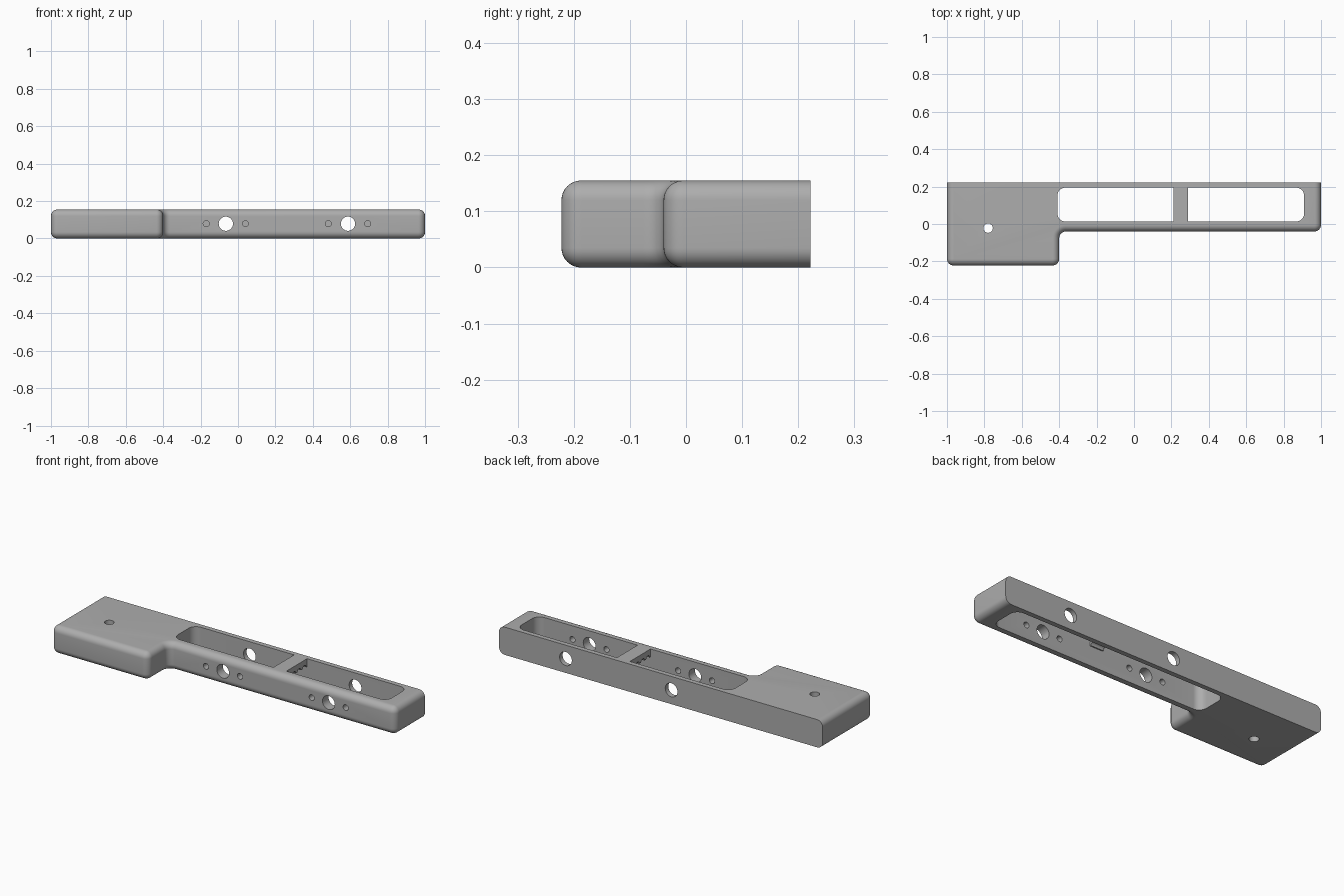
import bpy, bmesh
from math import sin, cos, pi, radians

if "Cube" in bpy.data.objects:
    bpy.data.objects.remove(bpy.data.objects["Cube"], do_unlink=True)

HEIGHT, BACK, FRONT, ARM_FRONT, STEP_X = 0.155, 0.222, -0.222, -0.04, -0.4
R = 0.036            # plan corner radius
EDGE = 0.035         # rounding of the top and bottom rims
HOLE_Z = 0.079
POCKET = (-0.41, 0.91, 0.013, 0.195)
BAR = (0.21, 0.29)

grey = bpy.data.materials.new("mid grey")
grey.use_nodes = True
grey.diffuse_color = (0.42, 0.42, 0.42, 1)
grey.node_tree.nodes["Principled BSDF"].inputs["Base Color"].default_value = grey.diffuse_color


def arc(cx, cy, r, start, end, n=8):
    angles = [radians(start + (end - start) * i / n) for i in range(n + 1)]
    return [(cx + r * cos(a), cy + r * sin(a)) for a in angles]


def loft(name, layers):
    """Solid through stacked closed loops of 3D points."""
    bm = bmesh.new()
    rings = [[bm.verts.new(p) for p in layer] for layer in layers]
    n = len(rings[0])
    for low, high in zip(rings, rings[1:]):
        for i in range(n):
            j = (i + 1) % n
            bm.faces.new((low[i], low[j], high[j], high[i]))
    bm.faces.new(rings[0][::-1])
    bm.faces.new(rings[-1])
    bmesh.ops.recalc_face_normals(bm, faces=bm.faces)
    mesh = bpy.data.meshes.new(name)
    bm.to_mesh(mesh)
    bm.free()
    mesh.materials.append(grey)
    obj = bpy.data.objects.new(name, mesh)
    bpy.context.collection.objects.link(obj)
    return obj


def outline(d):
    """Stepped plan outline inset by d everywhere but the flat back."""
    return ([(-1 + d, BACK)]
            + arc(-1 + R, FRONT + R, R - d, 180, 270)
            + arc(STEP_X - R, FRONT + R, R - d, 270, 360)
            + arc(STEP_X + R, ARM_FRONT - R, R + d, 180, 90)
            + arc(1 - R, ARM_FRONT + R, R - d, 270, 360)
            + [(1 - d, BACK)])


def cylinder(name, x, y, z, r, length, along_y=True):
    bpy.ops.mesh.primitive_cylinder_add(
        vertices=40, radius=r, depth=length, location=(x, y, z),
        rotation=(pi / 2 if along_y else 0, 0, 0))
    bpy.context.object.name = name
    return bpy.context.object


def cut(target, cutters):
    for cutter in cutters:
        cutter.hide_render = True
        mod = target.modifiers.new("cut", "BOOLEAN")
        mod.operation, mod.solver, mod.object = "DIFFERENCE", "EXACT", cutter
        bpy.context.view_layer.objects.active = target
        bpy.ops.object.modifier_apply(modifier=mod.name)
        bpy.data.objects.remove(cutter, do_unlink=True)


def smooth(obj):
    bpy.ops.object.select_all(action="DESELECT")
    obj.select_set(True)
    bpy.context.view_layer.objects.active = obj
    bpy.ops.object.shade_smooth_by_angle(angle=radians(30))


# Stepped body with rounded rims
steps = [i / 8 * pi / 2 for i in range(9)]
rim = [(EDGE * (1 - sin(a)), EDGE * (1 - cos(a))) for a in steps]
profile = rim + [(d, HEIGHT - z) for d, z in reversed(rim)]
body = loft("body", [[(x, y, z) for x, y in outline(d)] for d, z in profile])

# Long pocket with rounded corners, open at top and bottom
x0, x1, y0, y1 = POCKET
c = 0.045
plan = (arc(x0 + c, y0 + c, c, 180, 270) + arc(x1 - c, y0 + c, c, 270, 360)
        + arc(x1 - c, y1 - c, c, 0, 90) + arc(x0 + c, y1 - c, c, 90, 180))
cutters = [loft("pocket_cutter", [[(x, y, z) for x, y in plan] for z in (-0.1, 0.3)])]

# Sensor holes through both walls, with screw holes in the front wall
for x in (-0.065, 0.588):
    cutters.append(cylinder("main_hole_cutter", x, 0.1, HOLE_Z, 0.038, 0.6))
    for side in (-1, 1):
        cutters.append(cylinder("screw_hole_cutter", x + side * 0.105, -0.02,
                                HOLE_Z, 0.016, 0.15))

# Mounting hole in the wide end
cutters.append(cylinder("mount_hole_cutter", -0.78, -0.022, 0.08, 0.025, 0.5, False))
cut(body, cutters)
smooth(body)

# Cross bar under the top, with half-round grooves along its underside
low, grooves, gr = 0.11, 4, 0.016
pitch = (y1 - y0) / grooves
under = [(y0, low)]
for i in range(grooves):
    under += arc(y0 + pitch * (i + 0.5), low, gr, 180, 0)
section = under + [(y1, low), (y1, HEIGHT), (y0, HEIGHT)]
bar = loft("cross_bar", [[(x, y, z) for y, z in section] for x in BAR])
smooth(bar)
